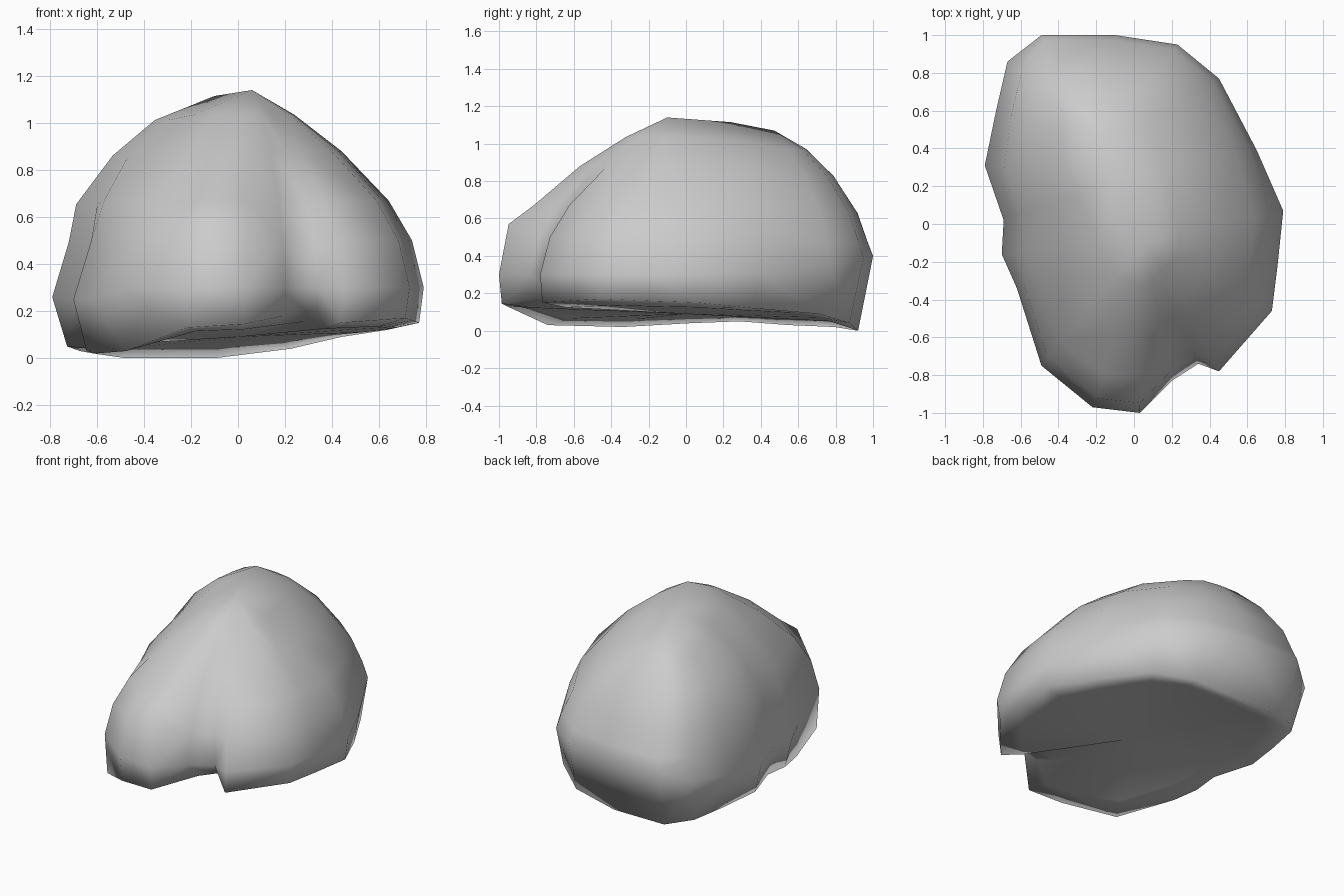
import bpy, bmesh
from mathutils import Vector

if "Cube" in bpy.data.objects:
    bpy.data.objects.remove(bpy.data.objects["Cube"])

# Widest outline seen from above: x, y, bottom rim z, crest point it rises to, fullness power
OUTLINE = [
    (-0.49, 1.00, 0.00, 2, 0.68), (-0.10, 1.00, 0.00, 2, 0.70), (0.23, 0.95, 0.04, 2, 0.70),
    (0.45, 0.77, 0.09, 2, 0.68), (0.65, 0.39, 0.12, 1, 0.66), (0.79, 0.07, 0.15, 0, 0.97),
    (0.76, -0.22, 0.16, 0, 0.98), (0.73, -0.46, 0.17, 0, 1.00), (0.45, -0.78, 0.15, 0, 1.10),
    (0.34, -0.74, 0.21, 0, 0.92), (0.20, -0.83, 0.18, 0, 0.92), (0.03, -1.00, 0.145, 0, 0.98),
    (-0.22, -0.97, 0.13, 0, 0.96), (-0.49, -0.75, 0.03, 0, 0.88), (-0.62, -0.34, 0.02, 0, 0.82),
    (-0.70, -0.16, 0.03, 0, 0.80), (-0.69, 0.02, 0.04, 1, 0.72), (-0.79, 0.31, 0.05, 1, 0.68),
    (-0.73, 0.60, 0.03, 2, 0.68), (-0.67, 0.86, 0.02, 2, 0.70)]

# Crest points along the top, front to back
CREST = [Vector((0.06, -0.10, 1.14)), Vector((-0.10, 0.24, 1.115)), Vector((-0.19, 0.44, 1.07))]

# Side profile: fraction of the way out from the crest, height
PROFILE = [(0.93, 0.50), (0.79, 0.67), (0.52, 0.88), (0.24, 1.035), (0.0, 1.14)]


def column(x, y, rim, crest, power):
    """Points running from the underside over the rim and up to the crest."""
    top = CREST[crest]
    rx = x * (0.92 if x < -0.65 else 0.975)
    ry = y * (0.92 if y > 0 else 0.985)
    if 0.1 < x < 0.4 and y < -0.7:       # undercut notch on the front right
        ry = y * 0.86
    pts = [Vector((rx * 0.84, ry * 0.84, 0.05 + 0.5 * rim)),
           Vector((rx, ry, rim)),
           Vector((x, y, 0.30 + 0.10 * max(y, 0) ** 2 - (0.05 if x < -0.6 else 0)))]
    for k, (s, z) in enumerate(PROFILE):
        s = s ** power
        if x < -0.65 and k == 0:         # left flank leans in above its widest line
            s = 0.90
        p = Vector((top.x + (x - top.x) * s, top.y + (y - top.y) * s, z * top.z / 1.14))
        if y < -0.9 and k == 0:          # fuller front lobe
            p.z += 0.07
            p.y -= 0.01
        pts.append(p)
    return pts


# Boulder skin, closed underneath
bm = bmesh.new()
cols = [[bm.verts.new(p) for p in column(*o)] for o in OUTLINE]
base = bm.verts.new((0.0, 0.0, 0.09))
for j, a in enumerate(cols):
    b = cols[(j + 1) % len(cols)]
    for k in range(len(a) - 1):
        bm.faces.new((a[k], a[k + 1], b[k + 1], b[k]))
    bm.faces.new((a[0], b[0], base))
bmesh.ops.remove_doubles(bm, verts=bm.verts[:], dist=0.002)

# Relax the upper skin so the columns blend into one rounded top
upper = [v for v in bm.verts if 0.75 < v.co.z < 1.11]
bmesh.ops.smooth_vert(bm, verts=upper, factor=0.3,
                      use_axis_x=True, use_axis_y=True, use_axis_z=False)
bmesh.ops.triangulate(bm, faces=bm.faces[:])
bmesh.ops.recalc_face_normals(bm, faces=bm.faces[:])
for f in bm.faces:
    f.smooth = True

mesh = bpy.data.meshes.new("boulder")
bm.to_mesh(mesh)
bm.free()
boulder = bpy.data.objects.new("boulder", mesh)
bpy.context.collection.objects.link(boulder)
